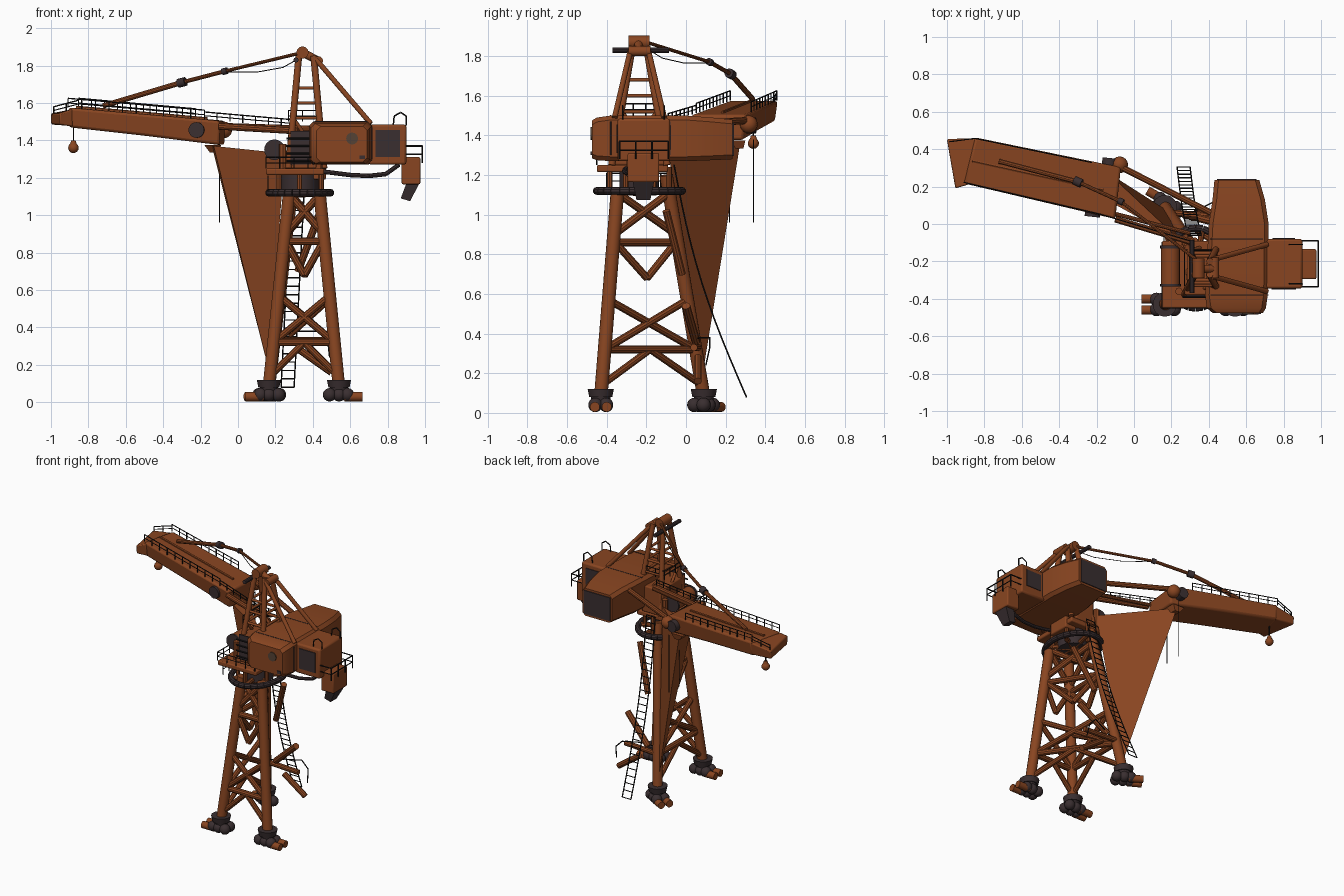
import bpy, bmesh, math
from mathutils import Vector, Matrix

if "Cube" in bpy.data.objects:
    bpy.data.objects.remove(bpy.data.objects["Cube"])

def mat(name, c):
    m = bpy.data.materials.new(name)
    m.diffuse_color = (*c, 1)
    m.use_nodes = True
    m.node_tree.nodes["Principled BSDF"].inputs["Base Color"].default_value = m.diffuse_color
    return m
RUST = mat("rust_brown", (0.25, 0.060, 0.015))
DARK = mat("dark_metal", (0.042, 0.028, 0.030))
BLACK = mat("black_rail", (0.010, 0.009, 0.009))
GREY = mat("vent_grey", (0.09, 0.055, 0.035))

def finish(name, bm, m, bevel=0):
    bmesh.ops.recalc_face_normals(bm, faces=bm.faces)
    me = bpy.data.meshes.new(name)
    bm.to_mesh(me); bm.free()
    ob = bpy.data.objects.new(name, me)
    bpy.context.collection.objects.link(ob)
    me.materials.append(m)
    if bevel:
        b = ob.modifiers.new("bevel", "BEVEL")
        b.width = bevel; b.segments = 2; b.limit_method = 'ANGLE'
    bpy.ops.object.select_all(action='DESELECT')
    ob.select_set(True)
    bpy.context.view_layer.objects.active = ob
    bpy.ops.object.shade_smooth_by_angle(angle=math.radians(35))
    return ob

def rods(name, segs, m, sides=10):
    """segs: (start, end, radius[, end radius])"""
    bm = bmesh.new()
    for s in segs:
        a, b = Vector(s[0]), Vector(s[1])
        d = b - a
        M = Matrix.Translation((a + b) / 2) @ d.to_track_quat('Z', 'Y').to_matrix().to_4x4()
        bmesh.ops.create_cone(bm, cap_ends=True, segments=sides, radius1=s[2],
                              radius2=s[-1], depth=d.length, matrix=M)
    return finish(name, bm, m)

def path(pts, r):
    return [(a, b, r) for a, b in zip(pts, pts[1:])]

def box(name, x, y, z, m, bevel=0.008):
    bm = bmesh.new()
    M = Matrix.Translation(((x[0]+x[1])/2, (y[0]+y[1])/2, (z[0]+z[1])/2)) @ \
        Matrix.Diagonal((x[1]-x[0], y[1]-y[0], z[1]-z[0], 1))
    bmesh.ops.create_cube(bm, size=1, matrix=M)
    return finish(name, bm, m, bevel)

def balls(name, items, m):
    bm = bmesh.new()
    for c, r in items:
        bmesh.ops.create_uvsphere(bm, u_segments=16, v_segments=10, radius=r, matrix=Matrix.Translation(c))
    return finish(name, bm, m)

def loft(name, sections, m, bevel=0):
    bm = bmesh.new()
    rings = [[bm.verts.new(p) for p in s] for s in sections]
    n = len(rings[0])
    for a, b in zip(rings, rings[1:]):
        for i in range(n):
            bm.faces.new((a[i], a[(i+1) % n], b[(i+1) % n], b[i]))
    bm.faces.new(rings[0]); bm.faces.new(rings[-1])
    return finish(name, bm, m, bevel)

def railing(pts, h, r=0.0035, per=0.075):
    """posts plus top and mid rail along a polyline"""
    pts = [Vector(p) for p in pts]
    up = Vector((0, 0, h))
    out = path([p + up for p in pts], r) + path([p + up * 0.5 for p in pts], r * 0.8)
    for a, b in zip(pts, pts[1:]):
        n = max(1, round((b - a).length / per))
        out += [(a.lerp(b, i/n), a.lerp(b, i/n) + up, r) for i in range(n + 1)]
    return out

# tripod tower legs, foot and top
A = (Vector((.165, -.43, .08)), Vector((.275, -.345, 1.13)))
B = (Vector((.54, -.43, .08)), Vector((.435, -.345, 1.13)))
D = (Vector((.165, .09, .08)), Vector((.295, -.10, 1.2)))
rods("tower_legs", [(a, b, .034, .034) for a, b in (A, B, D)], RUST, 14)

def on(leg, z):
    a, b = leg
    return a.lerp(b, (z - a.z) / (b.z - a.z))
brace = []
for p, q in ((A, B), (A, D), (B, D)):
    mid = lambda z: (on(p, z) + on(q, z)) / 2
    brace += [(on(p, z), on(q, z), .02) for z in (.32, .86)]
    brace += [(on(p, .32), on(q, .57), .019), (on(q, .32), on(p, .57), .019),
              (on(p, .87), mid(.68), .019), (on(q, .87), mid(.68), .019),
              (on(p, .90), on(q, 1.11), .02), (on(q, .90), on(p, 1.11), .02),
              (on(p, .14), mid(.32), .018), (on(q, .14), mid(.32), .018)]
# loose braces on the open back corner
brace += [((.27, .05, .36), (.47, .0, .54), .022), ((.33, .06, .28), (.50, .06, .16), .02),
          ((.20, .06, .33), (.46, .04, .33), .018), ((.32, -.02, .70), (.44, -.1, 1.02), .02)]
rods("tower_bracing", brace, RUST)

# feet: flared collar, bogie and wheels pointing outward
for i, (leg, ang) in enumerate(((A, 180), (B, 0), (D, 150))):
    c = leg[0].copy(); c.z = 0
    d = Vector((math.cos(math.radians(ang)), math.sin(math.radians(ang)), 0))
    s = Vector((-d.y, d.x, 0))
    up = lambda z: Vector((0, 0, z))
    rods(f"foot_collar_{i}", [(c + up(.05), c + up(.09), .045, .052), (c + up(.08), c + up(.12), .058, .066)], DARK, 14)
    balls(f"foot_bogie_{i}", [(c + d * e + s * f + up(.04), .036) for e in (-.05, .0, .045) for f in (-.027, .027)], DARK)
    rods(f"foot_wheels_{i}", [(c + s * f + d * .03 + up(.03), c + s * f + d * .125 + up(.03), .025) for f in (-.03, .03)], RUST, 14)

# ladder leaning off the back of the tower
lt, lb = Vector((.325, -.06, 1.25)), Vector((.265, .305, .08))
def lad(t):
    return lt.lerp(lb, t) + Vector((0, -.045 * math.sin(math.pi * t), 0))
w = Vector((.035, 0, 0))
lad_pts = [lad(i / 12) for i in range(13)]
seg = path([p + w for p in lad_pts], .004) + path([p - w for p in lad_pts], .004)
seg += [(lad(i/26) + w, lad(i/26) - w, .0035) for i in range(27)]
seg += path([(.2, .02, .36), (.33, .07, .38), (.43, .12, .38), (.48, .12, .33), (.49, .1, .24)], .004)
rods("access_ladder", seg, BLACK, 6)

# wedge-shaped sheet between jib, tower head and back foot
bm = bmesh.new()
p1, p2, p3, p4 = [bm.verts.new(p) for p in ((-.14, .275, 1.37), (-.13, .12, 1.37), (.25, -.09, 1.33), (.165, .08, .17))]
for f in ((p1, p3, p4), (p2, p3, p4), (p1, p2, p4), (p1, p2, p3)):
    bm.faces.new(f)
finish("tower_sheet", bm, RUST)

# slewing ring and turntable
cx, cy = .33, -.235
ring = [Vector((cx + .165 * math.cos(t), cy + .215 * math.sin(t), 1.12)) for t in [i * math.pi / 14 for i in range(29)]]
rods("slewing_ring", path(ring, .02), DARK, 10)
rods("turntable", [((cx, cy, 1.10), (cx, cy, 1.22), .10)], DARK, 20)
rods("turntable_posts", [((cx + .13*math.cos(t), cy + .15*math.sin(t), 1.1), (cx + .13*math.cos(t), cy + .15*math.sin(t), 1.24), .014)
                        for t in (.5, 1.6, 2.6, 3.7, 4.7, 5.8)], RUST, 8)
rods("ring_spokes", [((cx, cy, 1.11), ring[i], .016) for i in range(2, 28, 4)], RUST, 8)
box("deck", (.15, .46), (-.45, -.09), (1.215, 1.25), RUST)
rods("deck_railing", railing([(.45, -.45, 1.25), (.15, -.45, 1.25), (.15, -.1, 1.25)], .06)
     + railing([(.16, -.40, 1.13), (.16, -.06, 1.13)], .08), BLACK, 6)
box("winch_housing", (.27, .42), (-.38, -.09), (1.25, 1.44), RUST)
box("winch_front_grille", (.28, .39), (-.387, -.379), (1.27, 1.45), DARK, 0)
rods("winch_louvers", [((.26, -.39, z), (.40, -.39, z), .006) for z in (1.29, 1.33, 1.37, 1.41)], BLACK, 6)
rods("winch_drum", [((.195, -.32, 1.35), (.195, -.13, 1.35), .05)], RUST, 20)
rods("winch_drum_ends", [((.195, y, 1.35), (.195, y + .015, 1.35), .055) for y in (-.335, -.13)], DARK, 20)
rods("winch_frame", [((.24, y, 1.25), (.24, y, 1.38), .02) for y in (-.36, -.1)], RUST, 8)

# machinery house: chamfered sections lofted along y
def octo(y, x0, x1, z0, z1, c=.022):
    return [(x0+c, y, z0), (x1-c, y, z0), (x1, y, z0+c), (x1, y, z1-c), (x1-c, y, z1), (x0+c, y, z1), (x0, y, z1-c), (x0, y, z0+c)]
loft("machinery_house", [octo(-.475, .42, .69, 1.285, 1.475), octo(-.45, .39, .705, 1.275, 1.49),
     octo(-.38, .38, .715, 1.27, 1.50), octo(0, .40, .72, 1.27, 1.50), octo(.13, .42, .70, 1.275, 1.49), octo(.235, .43, .67, 1.28, 1.48)], RUST)
box("house_end_window", (.445, .655), (.235, .241), (1.295, 1.465), DARK, 0)
rods("house_seams", [(a, b, .003) for y in (-.38, -.08) for a, b in (((.41, y, 1.5), (.69, y, 1.5)), ((.717, y, 1.3), (.717, y, 1.47)))], DARK, 6)
rods("house_vent", [((.61, -.473, 1.41), (.61, -.481, 1.41), .032)], GREY, 16)
box("house_plate", (.65, .68), (-.482, -.47), (1.3, 1.32), DARK, 0)

# operator cab and rear box
box("cab", (.70, .90), (-.345, -.08), (1.27, 1.485), RUST, .012)
box("cab_front_window", (.735, .865), (-.351, -.343), (1.31, 1.455), DARK, 0)
box("cab_back_window", (.74, .86), (-.081, -.075), (1.33, 1.45), DARK, 0)
rods("cab_roof_hoops", [s for y in (-.32, -.11) for s in path([(.83, y, 1.48), (.835, y, 1.53), (.87, y, 1.55), (.9, y, 1.53), (.9, y, 1.48)], .004)], BLACK, 6)
box("rear_box", (.875, .975), (-.295, -.135), (1.165, 1.31), RUST)
loft("rear_box_chute", [[(.90, -.27, 1.17), (.97, -.27, 1.17), (.97, -.16, 1.17), (.90, -.16, 1.17)],
     [(.87, -.25, 1.09), (.92, -.25, 1.075), (.92, -.18, 1.075), (.87, -.18, 1.09)]], DARK)
rods("rear_railing", railing([(.89, -.335, 1.28), (.985, -.335, 1.28), (.985, -.09, 1.28), (.89, -.09, 1.28)], .09, .0045), BLACK, 6)
rods("hose", path([(.44, -.3, 1.235), (.52, -.31, 1.225), (.60, -.31, 1.215), (.70, -.3, 1.21), (.79, -.28, 1.22), (.86, -.26, 1.27)], .012), DARK, 8)
box("house_underframe", (.38, .47), (-.30, -.14), (1.19, 1.28), RUST)

# mast above the deck
def mast(sx, sy, z):
    t = (z - 1.25) / .6
    return Vector((.365 + sx * (.095 - .055 * t), -.235 + sy * (.14 - .105 * t), z))
cor = [(-1, -1), (1, -1), (1, 1), (-1, 1)]
mm = [(mast(x, y, 1.25), mast(x, y, 1.85), .018) for x, y in cor]
for z in (1.52, 1.60, 1.68):
    mm += [(mast(*cor[i], z), mast(*cor[(i+1) % 4], z), .009) for i in range(4)]
mm += [(mast(*cor[i], 1.28), mast(*cor[(i+1) % 4], 1.52), .010) for i in range(4)]
mm += [((.42, y, 1.83), (.71, y2, 1.49), .014) for y, y2 in ((-.28, -.36), (-.19, -.11))]
mm += [((.345, -.29, 1.87), (.345, -.185, 1.87), .033), ((.43, -.29, 1.825), (.43, -.18, 1.825), .025),
       ((.345, -.24, 1.87), (.43, -.24, 1.825), .022)]
rods("mast", mm, RUST, 12)
rods("mast_cross_bar", [((.31, -.37, 1.83), (.31, -.085, 1.83), .014)], DARK, 10)
rods("mast_platform_railing", railing([(.27, -.33, 1.50), (.27, -.14, 1.50), (.42, -.14, 1.50)], .06), BLACK, 6)

# jib: near and far corners, interpolated by t along and s across
N0, N1, F0, F1 = Vector((-.10, .025, 1.505)), Vector((-.07, .305, 1.505)), Vector((-.91, .215, 1.575)), Vector((-.85, .465, 1.575))
def J(t, s, h=0):
    return N0.lerp(N1, s).lerp(F0.lerp(F1, s), t) + Vector((0, 0, h))
def sec(t, h, top=0):
    return [J(t, 0, top), J(t, 1, top), J(t, 1 - .06, -h), J(t, .06, -h)]
loft("jib_box", [sec(0, .13), sec(.5, .115), sec(1, .105)], RUST, .014)
loft("jib_tip", [sec(.97, .10, -.005), [(-.955, .19, 1.545), (-1, .455, 1.545), (-1, .45, 1.485), (-.955, .195, 1.485)]], RUST, .008)
rods("jib_root_beams", [(J(0, 0, -.03), (.32, -.10, 1.45), .018), (J(0, 1, -.03), (.41, .06, 1.46), .018),
     (J(0, .1, -.03), (.30, -.05, 1.46), .012)], RUST, 10)
loft("jib_bracket", [[(-.18, .2, 1.375), (-.09, .2, 1.375), (-.09, .3, 1.375), (-.18, .3, 1.375)],
     [(-.15, .23, 1.335), (-.11, .23, 1.335), (-.11, .29, 1.335), (-.15, .29, 1.335)]], RUST)
u = (N1 - N0).normalized()
rods("jib_side_drums", [(J(.15, 0, -.06) - u*.015, J(.15, 0, -.06) + u*.02, .042), (J(.08, 1, -.06) - u*.02, J(.08, 1, -.06) + u*.035, .04)], DARK, 18)
balls("jib_side_motor", [(J(0.01, 1, -.05) + u*.01, .045)], RUST)
rods("jib_railing", railing([J(.1, .03), J(1, .03)], .05) + railing([J(.2, .97), J(1, .97)], .05)
     + railing([J(1, .97), (-.985, .44, 1.54)], .04)
     + railing([J(.1, .03), (.3, -.09, 1.47)], .04), BLACK, 6)
rods("jib_deck_beam", [(J(.1, .5, .004), J(.98, .5, .004), .008)], RUST, 6)

# pendant stay with connectors
P = [Vector(p) for p in ((.345, -.2, 1.87), (-.07, .12, 1.77), (-.3, .225, 1.71), (-.72, .335, 1.585))]
rods("pendant_stay", [(P[0], P[1], .009), (P[1], P[2], .011), (P[2], P[3], .014)], RUST, 10)
dn = (P[2] - P[1]).normalized()
rods("pendant_connectors", [(P[1] - dn*.014, P[1] + dn*.014, .018), (P[2] - dn*.022, P[2] + dn*.022, .024)], DARK, 12)
rods("slack_cable", path([(.33, -.2, 1.84), (.24, -.12, 1.79), (.1, -.01, 1.765), (-.07, .12, 1.765)], .0025), BLACK, 6)

# hook and hanging ropes
rods("ropes", [((-.88, .34, 1.36), (-.88, .34, 1.5), .004), ((-.10, .34, .96), (-.10, .34, 1.38), .003),
     ((-.10, .22, .96), (-.10, .22, 1.40), .003)], BLACK, 6)
balls("hook_ball", [((-.88, .34, 1.36), .028)], RUST)
rods("hook_cap", [((-.88, .34, 1.375), (-.88, .34, 1.40), .02, .012)], RUST, 10)
